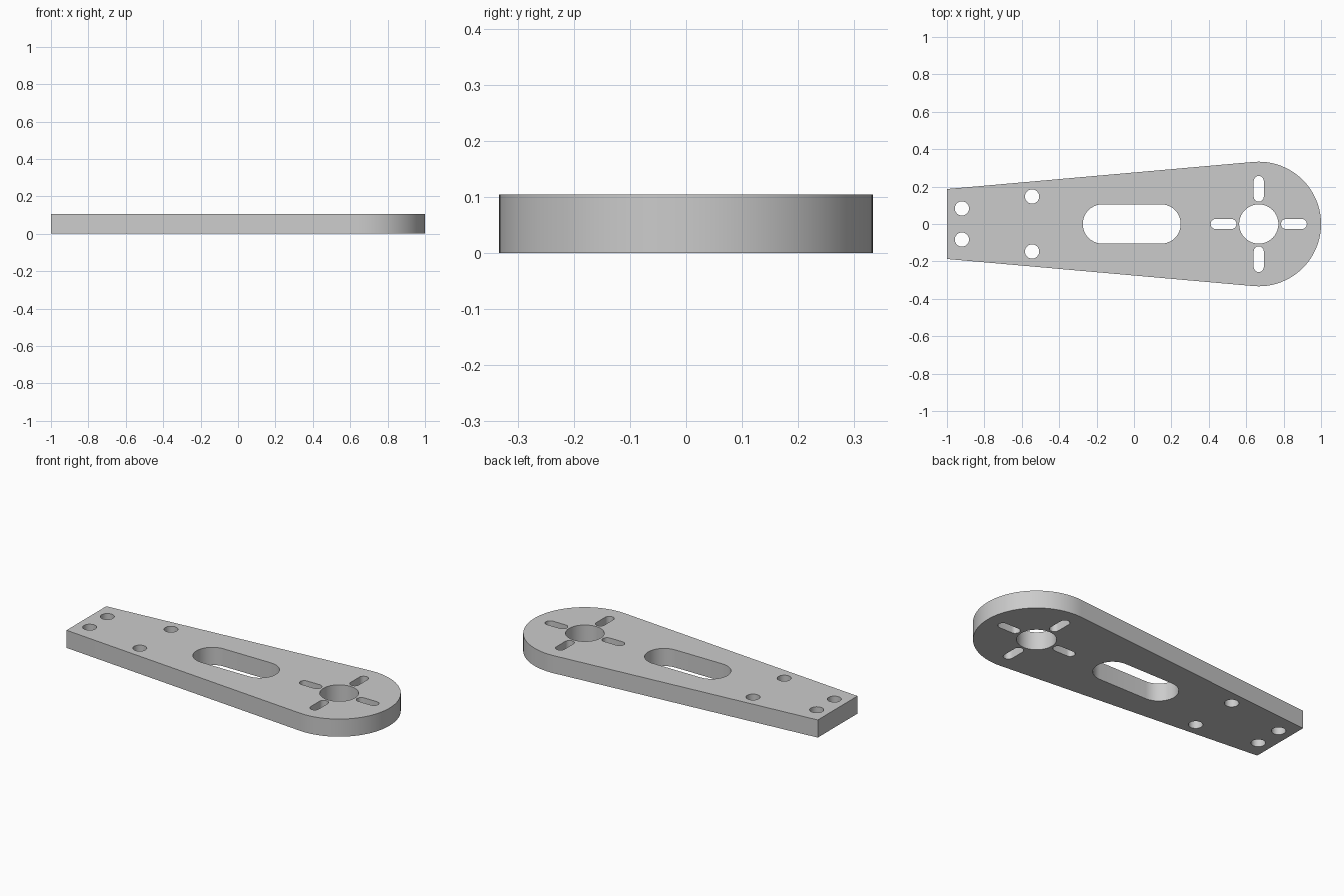
import bpy, bmesh, math

if "Cube" in bpy.data.objects:
    bpy.data.objects.remove(bpy.data.objects["Cube"])

HEIGHT = 0.105
HUB_X, HUB_R = 0.667, 0.333      # rounded end
TAIL_X, TAIL_Y = -1.0, 0.187     # narrow square end


def arc(cx, cy, r, a0, a1, n):
    """Points along an arc, both ends included."""
    return [(cx + r * math.cos(a0 + (a1 - a0) * i / n),
             cy + r * math.sin(a0 + (a1 - a0) * i / n)) for i in range(n + 1)]


def slot(cx, cy, half_length, r, angle=0.0, n=20):
    """Outline of a round-ended slot turned by an angle."""
    d = half_length - r
    dx, dy = d * math.cos(angle), d * math.sin(angle)
    q = math.pi / 2
    return (arc(cx + dx, cy + dy, r, angle - q, angle + q, n)
            + arc(cx - dx, cy - dy, r, angle + q, angle + 3 * q, n))


def circle(cx, cy, r, n=40):
    return arc(cx, cy, r, 0, 2 * math.pi, n)[:-1]


def prism(name, outlines, z0, z1):
    """Extrude closed outlines into one mesh object."""
    bm = bmesh.new()
    for pts in outlines:
        face = bm.faces.new([bm.verts.new((x, y, z0)) for x, y in pts])
        top = bmesh.ops.extrude_face_region(bm, geom=[face])["geom"]
        verts = [v for v in top if isinstance(v, bmesh.types.BMVert)]
        bmesh.ops.translate(bm, verts=verts, vec=(0, 0, z1 - z0))
    bmesh.ops.recalc_face_normals(bm, faces=bm.faces)
    mesh = bpy.data.meshes.new(name)
    bm.to_mesh(mesh)
    bm.free()
    obj = bpy.data.objects.new(name, mesh)
    bpy.context.collection.objects.link(obj)
    return obj


# Tapered plate whose straight sides run tangent into the rounded end
dx = TAIL_X - HUB_X
tangent = math.atan2(TAIL_Y, dx) - math.acos(HUB_R / math.hypot(dx, TAIL_Y))
outline = [(TAIL_X, -TAIL_Y)] + arc(HUB_X, 0, HUB_R, -tangent, tangent, 72) + [(TAIL_X, TAIL_Y)]
plate = prism("arm_plate", [outline], 0, HEIGHT)

# Openings: long centre slot, hub bore, four radial slots, four bolt holes
openings = [slot(-0.012, 0, 0.262, 0.105), circle(HUB_X, 0, 0.105)]
for i in range(4):
    a = i * math.pi / 2
    openings.append(slot(HUB_X + 0.188 * math.cos(a), 0.188 * math.sin(a), 0.069, 0.027, a, 12))
for side in (-1, 1):
    openings.append(circle(-0.92, side * 0.083, 0.038))
    openings.append(circle(-0.545, side * 0.147, 0.038))
cutter = prism("opening_cutter", openings, -0.1, HEIGHT + 0.1)
cutter.hide_render = True

cut = plate.modifiers.new("openings", 'BOOLEAN')
cut.operation = 'DIFFERENCE'
cut.solver = 'EXACT'
cut.object = cutter
bpy.context.view_layer.objects.active = plate
plate.select_set(True)
bpy.ops.object.modifier_apply(modifier=cut.name)
bpy.data.objects.remove(cutter)

# Plain grey finish, smooth walls with sharp rims
grey = bpy.data.materials.new("grey")
grey.diffuse_color = (0.6, 0.6, 0.6, 1)
grey.use_nodes = True
grey.node_tree.nodes["Principled BSDF"].inputs["Base Color"].default_value = grey.diffuse_color
plate.data.materials.clear()
plate.data.materials.append(grey)
for p in plate.data.polygons:
    p.material_index = 0
bpy.ops.object.shade_smooth_by_angle(angle=math.radians(30))
